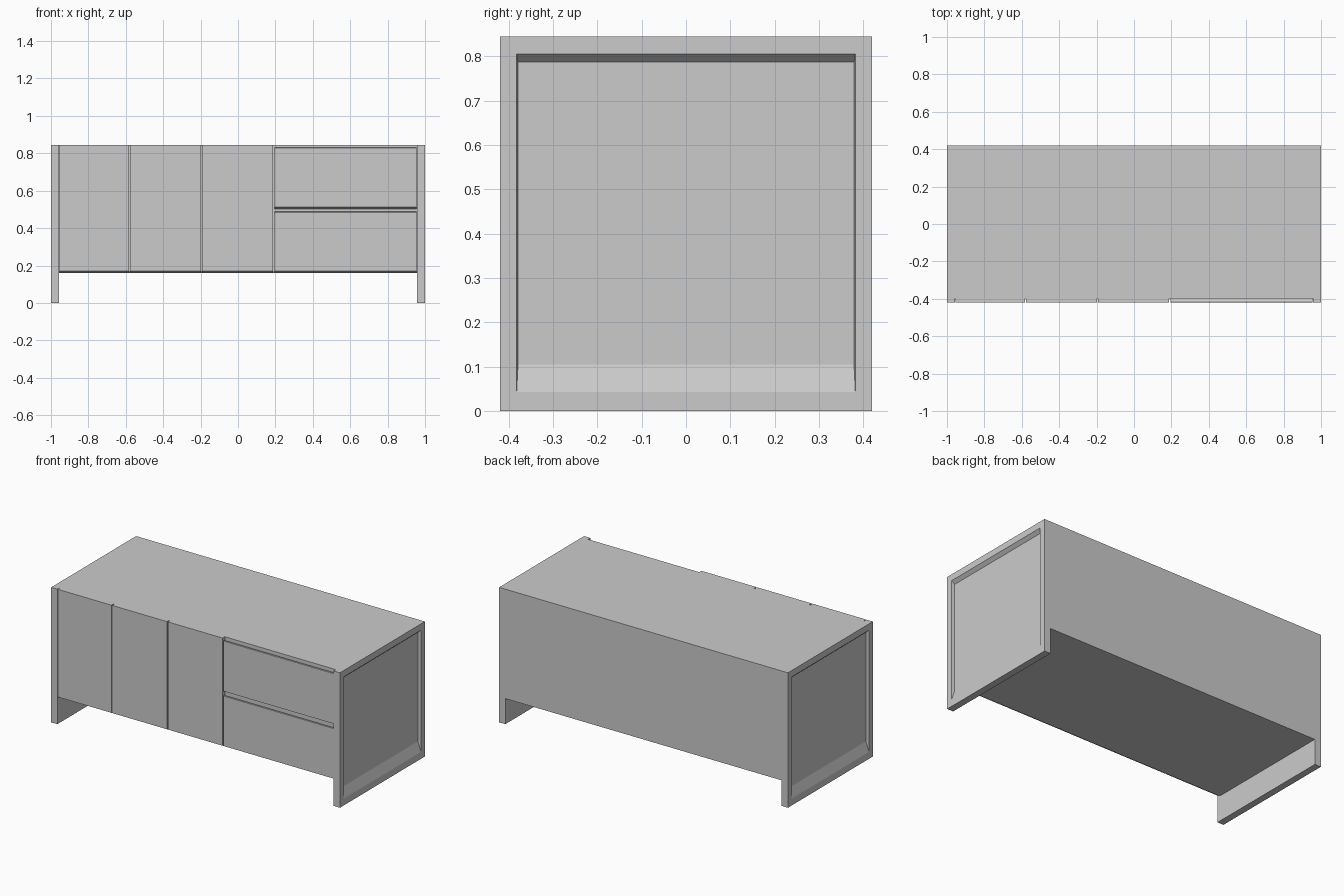
import bpy, bmesh

if "Cube" in bpy.data.objects:
    bpy.data.objects.remove(bpy.data.objects["Cube"])

TOP, DEPTH, BASE = 0.845, 0.42, 0.16
FACE_Y = -0.398          # plane where door fronts meet the carcass


def finish(bm, name):
    bmesh.ops.recalc_face_normals(bm, faces=bm.faces[:])
    mesh = bpy.data.meshes.new(name)
    bm.to_mesh(mesh)
    bm.free()
    obj = bpy.data.objects.new(name, mesh)
    bpy.context.collection.objects.link(obj)
    return obj


def extrude_x(name, profile, x0, x1):
    """Extrude a (y, z) profile along x."""
    bm = bmesh.new()
    face = bm.faces.new([bm.verts.new((x0, y, z)) for y, z in profile])
    ext = bmesh.ops.extrude_face_region(bm, geom=[face])
    verts = [v for v in ext["geom"] if isinstance(v, bmesh.types.BMVert)]
    bmesh.ops.translate(bm, verts=verts, vec=(x1 - x0, 0, 0))
    return finish(bm, name)


def side_panel(name, s):
    """End panel with a recessed outer face that ramps out at the bottom."""
    bm = bmesh.new()

    def ring(x, y, z0, z1):
        return [bm.verts.new((s * x, a, b))
                for a, b in ((-y, z0), (y, z0), (y, z1), (-y, z1))]

    rings = [ring(0.957, DEPTH, 0, TOP),        # inner face
             ring(1.0, DEPTH, 0, TOP),          # outer face
             ring(1.0, 0.382, 0.043, 0.805),    # recess rim
             ring(0.98, 0.379, 0.105, 0.787)]   # recess floor
    bm.faces.new(rings[0])
    bm.faces.new(rings[-1])
    for a, b in zip(rings, rings[1:]):
        for i in range(4):
            j = (i + 1) % 4
            bm.faces.new((a[i], a[j], b[j], b[i]))
    return finish(bm, name)


# End panels
side_panel("left_side_panel", -1)
side_panel("right_side_panel", 1)

# Carcass
extrude_x("carcass", [(FACE_Y, BASE), (DEPTH, BASE), (DEPTH, TOP), (FACE_Y, TOP)],
          -0.957, 0.957)

# Doors, with a chamfered lower edge
door = [(FACE_Y, BASE), (-DEPTH, 0.171), (-DEPTH, TOP), (FACE_Y, TOP)]
edges = [-0.957, -0.58, -0.195, 0.19]
for i, (a, b) in enumerate(zip(edges, edges[1:])):
    extrude_x(f"door_{i + 1}", door, a + 0.003, b - 0.003)

# Drawer fronts, with a finger gap along the top edge
for name, z0, z1 in (("lower_drawer_front", BASE, 0.488),
                     ("upper_drawer_front", 0.503, 0.832)):
    front = [(FACE_Y, z0), (-DEPTH, z0 + 0.011), (-DEPTH, z1 - 0.004),
             (-DEPTH + 0.004, z1), (FACE_Y, z1 - 0.012)]
    extrude_x(name, front, 0.194, 0.954)
